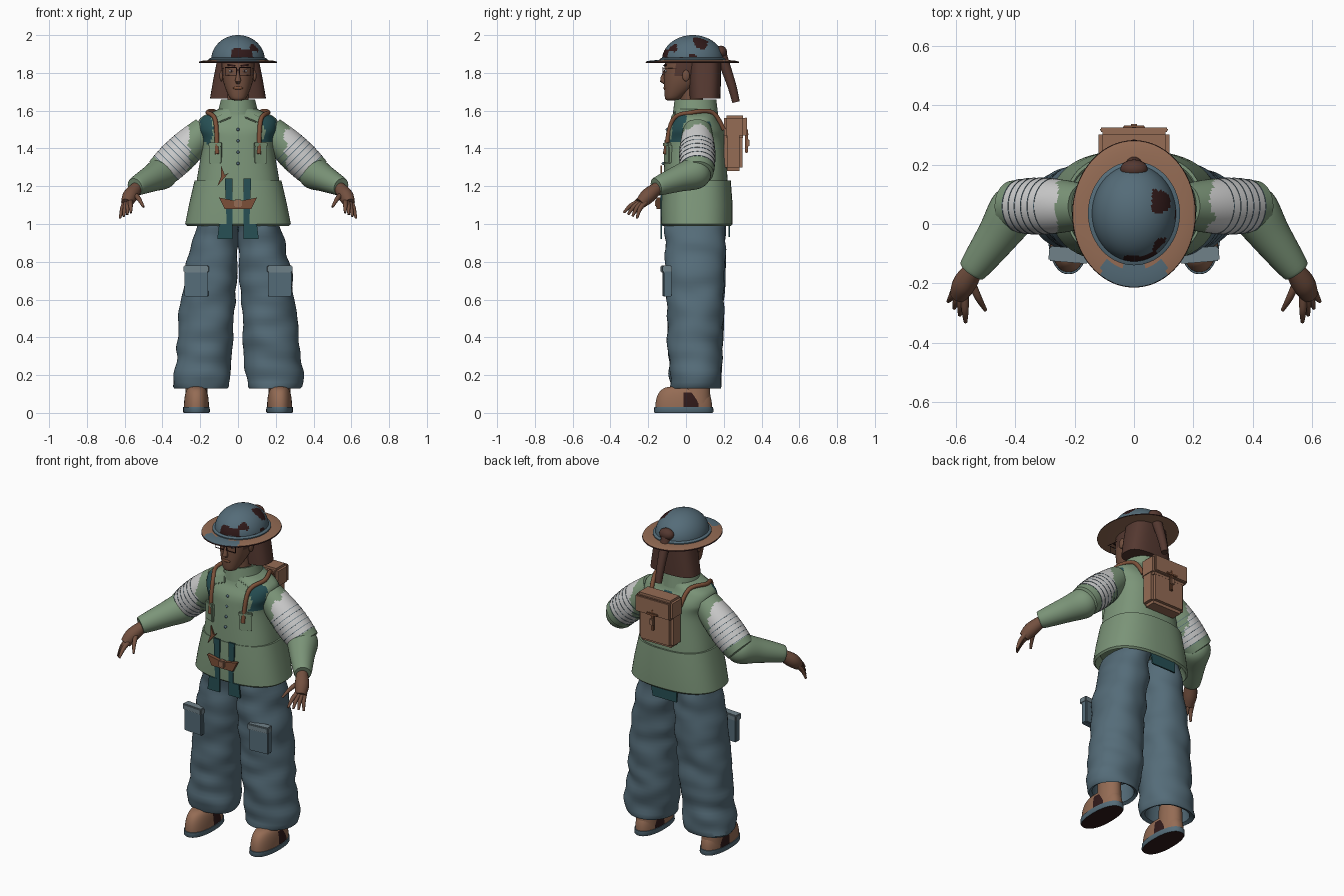
import bpy, bmesh, math
from mathutils import Vector, noise

if "Cube" in bpy.data.objects:
    bpy.data.objects.remove(bpy.data.objects["Cube"])


def material(name, *rgb):
    mat = bpy.data.materials.new(name)
    mat.use_nodes = True
    mat.diffuse_color = (*rgb, 1)
    mat.node_tree.nodes["Principled BSDF"].inputs["Base Color"].default_value = (*rgb, 1)
    return mat


GREEN = material("sage_cloth", .2, .3, .19)
BLUE = material("slate_blue", .09, .15, .19)
TAN = material("tan_leather", .3, .15, .09)
SKIN = material("brown_skin", .17, .08, .05)
HAIR = material("dark_hair", .09, .04, .03)
WHITE = material("bandage_white", .6, .6, .6)
TEAL = material("deep_teal", .02, .08, .09)
DARK = material("dark_rust", .03, .01, .01)
PALE = material("pale_blue", .16, .22, .25)
RUST = material("rust_strap", .2, .08, .04)
made = []


def finish(name, bm, mats, rule=None):
    bmesh.ops.recalc_face_normals(bm, faces=bm.faces)
    for face in bm.faces:
        face.smooth = True
        if rule:
            face.material_index = int(rule(face.calc_center_median(), face.normal))
    mesh = bpy.data.meshes.new(name)
    bm.to_mesh(mesh)
    bm.free()
    for mat in mats:
        mesh.materials.append(mat)
    ob = bpy.data.objects.new(name, mesh)
    bpy.context.collection.objects.link(ob)
    made.append(ob)
    return ob


def flow(*keys, steps=6):
    """Smooth curve through tuples of numbers."""
    pts = [Vector(key) for key in (keys[0], *keys, keys[-1])]
    out = []
    for before, start, end, after in zip(pts, pts[1:], pts[2:], pts[3:]):
        leave, arrive, span = (end - before) / 2, (after - start) / 2, end - start
        for i in range(steps):
            t = i / steps
            out.append(start + leave*t + (3*span - 2*leave - arrive)*t*t + (leave + arrive - 2*span)*t**3)
    return out + [pts[-1]]


def loft(name, rings, mats, sides=40, power=2, rule=None, wrinkle=0):
    """Skin over rings of (center, half axis, half axis)."""
    bm, rows = bmesh.new(), []
    for center, across, along in rings:
        row = []
        for i in range(sides):
            turn = math.tau * i / sides
            c, s = math.cos(turn), math.sin(turn)
            spoke = across * math.copysign(abs(c)**(2/power), c) + along * math.copysign(abs(s)**(2/power), s)
            spot = center + spoke
            fold = noise.noise(Vector((spot.x, spot.y, 2 * spot.z)) * 6)
            row.append(bm.verts.new(spot + spoke.normalized() * wrinkle * fold))
        rows.append(row)
    for low, high in zip(rows, rows[1:]):
        for i in range(sides):
            bm.faces.new((low[i-1], low[i], high[i], high[i-1]))
    bm.faces.new(rows[0])
    bm.faces.new(rows[-1])
    return finish(name, bm, mats, rule)


def ovals(keys, x=0, y=.05):
    """Level rings from (height, half width, half depth)."""
    return [(Vector((x, y, z)), Vector((wide, 0, 0)), Vector((0, deep, 0))) for z, wide, deep in keys]


def tube(name, keys, mats, sides=16, rule=None):
    """Limb along points of (x, y, z, radius)."""
    spots, rings = [Vector(key[:3]) for key in keys], []
    reach = spots[-1] - spots[0]
    axis = Vector((0, 0, 0))
    axis[min(range(3), key=lambda i: abs(reach[i]))] = 1
    for i, key in enumerate(keys):
        ahead = (spots[min(i + 1, len(spots) - 1)] - spots[max(i - 1, 0)]).normalized()
        side = ahead.cross(axis).normalized()
        rings.append((spots[i], side * key[3], ahead.cross(side) * key[3]))
    return loft(name, rings, mats, sides, rule=rule)


def box(name, loc, size, mat, bevel=.005, rot=(0, 0, 0)):
    bm = bmesh.new()
    bmesh.ops.create_cube(bm, size=1)
    bmesh.ops.scale(bm, vec=size, verts=bm.verts)
    bmesh.ops.bevel(bm, geom=bm.edges[:], offset=min(bevel, min(size) / 3), segments=2, affect='EDGES')
    ob = finish(name, bm, [mat])
    ob.location, ob.rotation_euler = loc, rot


def plate(name, outline, y, mat, thick=.009):
    """Flat prism from an x, z outline."""
    bm = bmesh.new()
    face = bm.faces.new([bm.verts.new((x, y, z)) for x, z in outline])
    grown = bmesh.ops.extrude_face_region(bm, geom=[face])["geom"]
    bmesh.ops.translate(bm, vec=(0, thick, 0), verts=[v for v in grown if isinstance(v, bmesh.types.BMVert)])
    finish(name, bm, [mat])


def ball(name, loc, size, mat):
    bm = bmesh.new()
    bmesh.ops.create_uvsphere(bm, u_segments=20, v_segments=12, radius=1)
    bmesh.ops.scale(bm, vec=size, verts=bm.verts)
    bmesh.ops.translate(bm, vec=loc, verts=bm.verts)
    finish(name, bm, [mat])


# Jacket, with torn patches showing the lining at the shoulders
def torn(c, normal):
    ragged = noise.noise(c * 25) / 40
    front = c.y < 0 and .13 + ragged < abs(c.x) < .2 and 1.43 < c.z + ragged < 1.58
    return front or (c.y > .1 and c.z > 1.5 and noise.noise(c * 14) > .4)


loft("jacket_body", ovals(flow((1.1, .23, .17), (1.22, .22, .17), (1.42, .19, .16), (1.5, .21, .15),
     (1.56, .2, .12), (1.6, .12, .11), (1.61, .1, .11), steps=9)), [GREEN, TEAL], 80, 2.5, torn)
loft("collar", ovals([(1.58, .11, .12), (1.66, .09, .11), (1.66, .08, .1), (1.6, .08, .1)]), [GREEN])
loft("jacket_skirt", ovals([(1.2, .19, .15), (1.23, .22, .17), (1.23, .23, .18), (1.1, .26, .19), (1, .28, .19),
     (.99, .27, .18), (1.05, .24, .16)], y=.057), [GREEN], 56, 2.5)

# Jacket front: buttons, sash ends, bow buckle
for i in range(4):
    ball("button", (0, -.12 + .007 * i, 1.32 + .06 * i), (.008, .009, .008), BLUE)
for side in (1, -1):
    plate("sash_strip", [(side * x, z) for x, z in ((.03, 1), (.06, 1), (.07, 1.24), (.03, 1.24))], -.135, TEAL)
    plate("sash_end", [(side * x, z) for x, z in ((.03, .92), (.11, .92), (.1, 1), (.03, 1))], -.136, TEAL)
plate("sash_back", [(-.1, .93), (.06, .93), (.08, 1.03), (-.1, 1.03)], .225, TEAL)
plate("buckle", [(-.1, 1.14), (-.07, 1.08), (.07, 1.08), (.1, 1.14), (0, 1.12)], -.155, RUST, .02)
box("buckle_knot", (0, -.15, 1.11), (.04, .03, .04), TAN)
plate("torn_ribbon", [(-.11, 1.2), (-.05, 1.27), (-.07, 1.26), (-.09, 1.31), (-.09, 1.25)], -.136, RUST)


# Bandage covers the middle and lower part of each sleeve
def wrapped(c, normal):
    ragged = noise.noise(c * 22) / 30
    return abs(c.x) > .26 + ragged and abs(c.x) - c.z < -.92


def sleeve(t):
    return Vector((side * (.17 + .24 * t), .06, 1.5 - .23 * t, .075 + .02 * math.sin(t * 2.6)))


for side in (1, -1):
    # Chest pockets, collar flaps, shoulder straps
    box("chest_pocket", (side * .12, -.096, 1.37), (.07, .02, .1), GREEN, rot=(0, 0, side * .4))
    box("pocket_flap", (side * .12, -.1, 1.42), (.075, .02, .025), GREEN, rot=(0, 0, side * .4))
    box("collar_flap", (side * .075, -.066, 1.565), (.075, .012, .04), GREEN, rot=(-.5, side * .4, 0))
    tube("shoulder_strap", flow((side * .1, .2, 1.5, .012), (side * .12, .14, 1.59, .012),
         (side * .16, .03, 1.59, .012), (side * .12, -.07, 1.55, .012), (side * .11, -.11, 1.37, .012)), [RUST])

    # Sleeves with wrap lines
    cuff = sleeve(1.05)
    cuff[3] = .04
    tube("upper_sleeve", [sleeve(i / 36) for i in range(37)] + [cuff], [GREEN, WHITE], 48, wrapped)
    for i in range(6):
        start = sleeve(.42 + i * .09)
        start[3] += .0015
        end = start + Vector((side * .002, 0, -.002, 0))
        tube("wrap_line", [start, end], [BLUE], 48)
    tube("forearm_sleeve", flow((side * .37, .08, 1.29, .06), (side * .4, .05, 1.27, .085),
         (side * .46, -.04, 1.24, .07), (side * .54, -.15, 1.2, .05), (side * .54, -.15, 1.2, .04)), [GREEN], 32)

    # Hands, with fingers fanned from little finger to index
    tube("palm", flow((side * .53, -.14, 1.2, .03), (side * .57, -.2, 1.15, .04), (side * .59, -.24, 1.11, .03)), [SKIN])
    fan = [(Vector((.6, -.215, 1.115)).lerp(Vector((.57, -.24, 1.12)), i / 3),
            Vector((.625, -.26, 1.03)).lerp(Vector((.567, -.33, 1.06)), i / 3)) for i in range(4)]
    fan.append((Vector((.55, -.19, 1.16)), Vector((.5, -.29, 1.09))))
    for root, tip in fan:
        middle = root.lerp(tip, .5) + Vector((0, -.006, .008))
        tube("finger", flow(*[(side * p.x, p.y, p.z, r) for p, r in ((root, .014), (middle, .012), (tip, .006))]), [SKIN])

    # Trouser legs with open rolled hems
    leg = []
    for i in range(41):
        t = i / 40
        leg += ovals([(1.02 - .88 * t, .147 - .045 * (1 - t)**4, .165 - .03 * t)], side * (.1 + .095 * t**.7))
    leg += ovals([(.13, .14, .13), (.14, .12, .11), (.25, .11, .1)], side * .195)
    loft("trouser_leg", leg, [BLUE], 48, 2.2, wrinkle=.016)
    box("cargo_pocket", (side * .22, -.1, .69), (.125, .04, .15), BLUE, rot=(0, 0, side * .08))
    box("cargo_flap", (side * .22, -.104, .762), (.133, .05, .036), PALE, rot=(0, 0, side * .08))

    # Boots: low domed toe, upright ankle, dark side panel
    loft("boot_toe", ovals([(.03 + .11 * math.sin(i / 10), .066 * math.cos(i / 10)**.4, .15 * math.cos(i / 10)**.4)
         for i in range(16)], side * .22, -.012), [TAN, DARK], 64, 2.3, lambda c, normal: -.015 < c.y < .07 and c.z < .11)
    loft("boot_ankle", ovals([(.05, .06, .08), (.2, .055, .075)], side * .22), [TAN])
    loft("boot_sole", ovals([(0, .067, .153), (.006, .071, .157), (.03, .07, .156)], side * .22, -.012),
         [BLUE, DARK], 40, 2.3, lambda c, normal: normal.z < -.9)

# Satchel on the back
box("satchel", (0, .25, 1.425), (.23, .1, .29), TAN, .018)
box("satchel_flap", (0, .258, 1.515), (.24, .114, .12), TAN, .014)
box("satchel_rim", (0, .317, 1.515), (.23, .014, .1), TAN)
box("satchel_strap", (0, .32, 1.44), (.022, .014, .13), RUST)
box("satchel_bar", (0, .326, 1.475), (.075, .01, .016), RUST)
box("satchel_clasp", (0, .33, 1.43), (.028, .012, .04), TAN)

# Head and face
loft("neck", ovals([(1.56, .06, .06), (1.72, .055, .06)], y=.03), [SKIN])
jaw = []
for z, wide, front, back in flow((1.655, .02, -.1, -.05), (1.67, .045, -.112, -.02), (1.75, .077, -.116, .076),
                                 (1.85, .088, -.112, .12), (1.9, .08, -.09, .11)):
    jaw += ovals([(z, wide, (back - front) / 2)], y=(front + back) / 2)
loft("head", jaw, [SKIN, HAIR], 40, 2.2, lambda c, normal: c.z > 1.85 or (c.z > 1.775 and c.y > -.055))
tube("nose", [(0, -.11, 1.81, .007), (0, -.122, 1.775, .012), (0, -.123, 1.76, .016), (0, -.11, 1.75, .012)], [SKIN])
ball("lips", (0, -.111, 1.72), (.026, .008, .009), RUST)

# Eyes and glasses
for side in (1, -1):
    ball("eye", (side * .035, -.106, 1.81), (.014, .006, .007), WHITE)
    ball("iris", (side * .035, -.111, 1.81), (.006, .003, .006), DARK)
    box("brow", (side * .036, -.111, 1.84), (.045, .01, .009), DARK, rot=(0, -side * .12, side * .25))
    ball("ear", (side * .088, 0, 1.785), (.01, .02, .03), SKIN)
    for edge in (1, -1):
        box("glasses_rim", (side * .038, -.122, 1.808 + edge * .02), (.064, .005, .004), DARK)
        box("glasses_side", (side * (.038 + edge * .03), -.122, 1.808), (.004, .005, .042), DARK)
    box("glasses_arm", (side * .079, -.06, 1.825), (.004, .125, .004), DARK, rot=(0, 0, side * .12))
box("glasses_bridge", (0, -.124, 1.815), (.018, .005, .004), DARK)

# Hair
loft("hair", ovals([(1.665, .148, .082), (1.76, .132, .085), (1.88, .108, .085)], y=.1), [HAIR], power=2.8)
tube("tied_lock", flow((0, .185, 1.9, .03), (0, .24, 1.74, .024), (0, .265, 1.645, .02)), [HAIR])
ball("hair_knot", (0, .185, 1.91), (.046, .032, .034), HAIR)


# Helmet with chipped dome and worn brim
def chipped(c, normal):
    front = c.x > -.04 and c.y < -.02 and c.z < 1.945
    return (front or c.x > .06 and c.z > 1.885) and noise.noise(c * 17 + Vector((.3, .7, .2))) > .1


def worn(c, normal):
    if c.z < 1.857 and abs(normal.z) < .9:
        return 2
    return c.y < -.125 and abs(c.x) < .11 and normal.z > 0


arc = [math.pi / 50 * i for i in range(25)]
loft("helmet_dome", ovals([(1.868 + .132 * math.sin(a), .142 * math.cos(a), .163 * math.cos(a)) for a in arc], y=.036),
     [BLUE, DARK], 96, rule=chipped)
loft("helmet_band", ovals([(1.86, .155, .175), (1.874, .155, .175), (1.882, .14, .16)], y=.036), [BLUE], 56)
loft("helmet_brim", ovals([(z, r, r + .04) for z, r in ((1.868, .1), (1.868, .15), (1.866, .17), (1.864, .19),
     (1.86, .206), (1.854, .208), (1.853, .2), (1.857, .1))], y=.034), [TAN, BLUE, DARK], 96, rule=worn)

# Soft shading with crisp edges
bpy.ops.object.select_all(action='DESELECT')
for ob in made:
    ob.select_set(True)
bpy.context.view_layer.objects.active = made[0]
bpy.ops.object.shade_smooth_by_angle(angle=math.radians(40))
